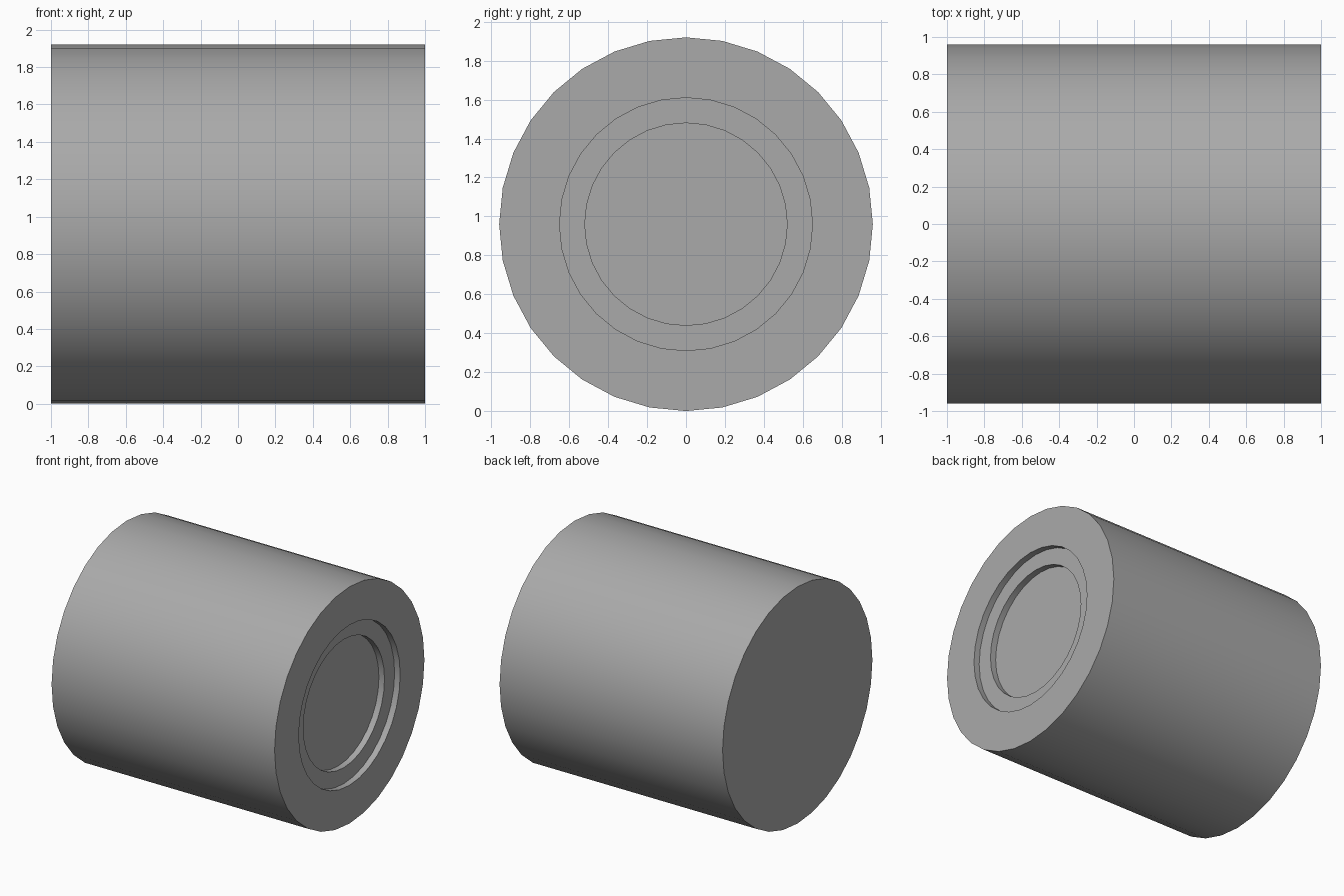
import bpy, bmesh
from math import pi, sin, cos, radians

if "Cube" in bpy.data.objects:
    bpy.data.objects.remove(bpy.data.objects["Cube"], do_unlink=True)

SIDES = 32
RADIUS = 0.96

grey = bpy.data.materials.new("mid grey")
grey.use_nodes = True
colour = (0.4, 0.4, 0.4, 1)
grey.diffuse_color = colour
grey.node_tree.nodes["Principled BSDF"].inputs["Base Color"].default_value = colour

# Body profile (x, radius): closed end, outer wall, then two recessed steps
profile = [(-1, RADIUS), (1, RADIUS), (1, 0.65), (0.95, 0.65), (0.95, 0.52), (0.9, 0.52)]

bm = bmesh.new()
rings = []
for x, r in profile:
    angles = [2 * pi * i / SIDES for i in range(SIDES)]
    rings.append([bm.verts.new((x, r * cos(a), RADIUS + r * sin(a))) for a in angles])
for a, b in zip(rings, rings[1:]):
    for i in range(SIDES):
        j = (i + 1) % SIDES
        bm.faces.new((a[i], a[j], b[j], b[i]))

# Flat end cap and recess floor
bm.faces.new(rings[0])
bm.faces.new(rings[-1])
bmesh.ops.recalc_face_normals(bm, faces=bm.faces)

mesh = bpy.data.meshes.new("stepped_cylinder")
bm.to_mesh(mesh)
bm.free()
mesh.materials.append(grey)
body = bpy.data.objects.new("stepped_cylinder", mesh)
bpy.context.collection.objects.link(body)

# Smooth round walls with crisp rims
bpy.ops.object.select_all(action="DESELECT")
body.select_set(True)
bpy.context.view_layer.objects.active = body
bpy.ops.object.shade_smooth_by_angle(angle=radians(30))
